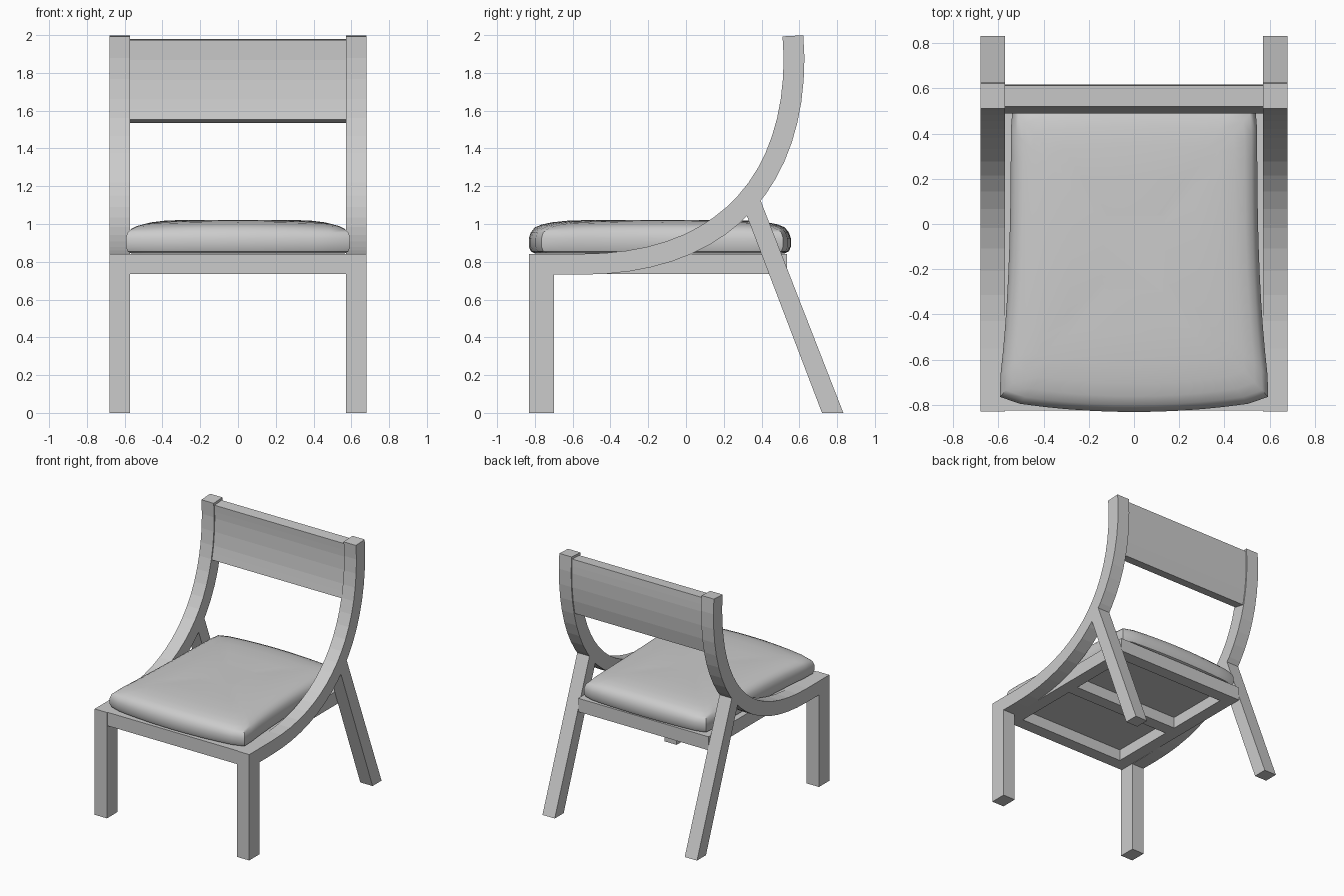
import bpy, bmesh
from math import copysign
from mathutils import Vector
from mathutils.geometry import interpolate_bezier

if "Cube" in bpy.data.objects:
    bpy.data.objects.remove(bpy.data.objects["Cube"])

def finish(name, bm, smooth=None):
    bmesh.ops.recalc_face_normals(bm, faces=bm.faces)
    me = bpy.data.meshes.new(name)
    bm.to_mesh(me)
    bm.free()
    ob = bpy.data.objects.new(name, me)
    bpy.context.collection.objects.link(ob)
    if smooth:
        bpy.ops.object.select_all(action='DESELECT')
        ob.select_set(True)
        bpy.context.view_layer.objects.active = ob
        bpy.ops.object.shade_smooth_by_angle(angle=smooth)
    return ob

def extrude_x(name, profile, x0, x1):
    """Extrude a closed (y, z) profile from x0 to x1."""
    bm = bmesh.new()
    f = bm.faces.new([bm.verts.new((x0, y, z)) for y, z in profile])
    ext = bmesh.ops.extrude_face_region(bm, geom=[f])['geom']
    bmesh.ops.translate(bm, vec=(x1 - x0, 0, 0),
                        verts=[v for v in ext if isinstance(v, bmesh.types.BMVert)])
    return finish(name, bm)

def box(name, x0, x1, y0, y1, z0, z1):
    return extrude_x(name, [(y0, z0), (y1, z0), (y1, z1), (y0, z1)], x0, x1)

def ribbon(path, half):
    """Closed outline of a path thickened on both sides."""
    a, b = [], []
    for i, p in enumerate(path):
        t = (path[min(i + 1, len(path) - 1)] - path[max(i - 1, 0)]).normalized()
        n = Vector((-t.y, t.x)) * half
        a.append(p + n)
        b.append(p - n)
    return a + b[::-1]

# Centre line of the sweeping side rail, in (y, z)
curve = [Vector(p[:2]) for p in interpolate_bezier(
    Vector((-.55, .787)), Vector((.18, .787)), Vector((.572, 1.205)), Vector((.572, 1.88)), 18)]
path = [Vector((-.83, .787))] + curve + [Vector((.566, 1.996))]

def at_height(z):
    for p, q in zip(path[1:], path[2:]):
        if p.y <= z <= q.y:
            return p.lerp(q, (z - p.y) / (q.y - p.y))

# Side rails, front legs and raked back legs
for side, s in (("left", -1), ("right", 1)):
    x0, x1 = s * .572, s * .68
    extrude_x(side + "_curved_rail", ribbon(path, .055), x0, x1)
    box(side + "_front_leg", x0, x1, -.83, -.70, 0, .735)
    extrude_x(side + "_back_leg",
              [(.72, 0), (.833, 0), (.383, 1.155), (.31, 1.075)], x0, x1)
    box(side + "_seat_rail", s * .47, x0, -.725, .435, .735, .842)

# Seat frame cross rails and panel under the cushion
for name, y0, y1 in (("front_seat_rail", -.825, -.725), ("middle_seat_rail", -.195, -.095),
                     ("back_seat_rail", .435, .535)):
    w = .47 if name.startswith("middle") else .572
    box(name, -w, w, y0, y1, .735, .842)
box("seat_panel", -.47, .47, -.725, .435, .825, .842)

# Curved backrest panel
heights = [1.543 + (1.977 - 1.543) * i / 8 for i in range(9)]
extrude_x("backrest", ribbon([at_height(z) for z in heights], .046), -.572, .572)

# Cushion: stacked rings with pinched front corners and a soft crown
N = 12
steps = [-1 + 2 * i / N for i in range(N)]
square = ([(t, -1) for t in steps] + [(1, t) for t in steps] +
          [(-t, 1) for t in steps] + [(-1, -t) for t in steps])

def outline(u, v, k):
    if abs(u) == 1 and abs(v) == 1:
        u, v = u * .985, v * .975
    f = (1 - v) / 2
    half = .545 + .06 * f ** 3
    y0, y1 = -.78 - .052 * (1 - u * u), .53 + .025 * (1 - u * u)
    x = u * half * k
    y = (y0 + y1) / 2 + v * (y1 - y0) / 2 * k
    return x, y

bm = bmesh.new()
rings = []
for k, z in ((.955, .845), (.985, .855), (1, .88), (1, .925), (.985, .955), (.955, .978),
             (.9, .994), (.82, 1.006), (.7, 1.015), (.5, 1.02), (.25, 1.02)):
    ring = []
    for u, v in square:
        x, y = outline(u, v, k)
        crown = .012 * (1 - abs(u) ** 2 * abs(v) ** 2) - .008 if z > .97 else 0
        ring.append(bm.verts.new((x, y, z + crown * min(1, k))))
    rings.append(ring)
M = len(square)
for a, b in zip(rings, rings[1:]):
    for i in range(M):
        bm.faces.new((a[i], a[(i + 1) % M], b[(i + 1) % M], b[i]))
bm.faces.new(rings[0][::-1])
bm.faces.new(rings[-1])
finish("seat_cushion", bm, .7)
